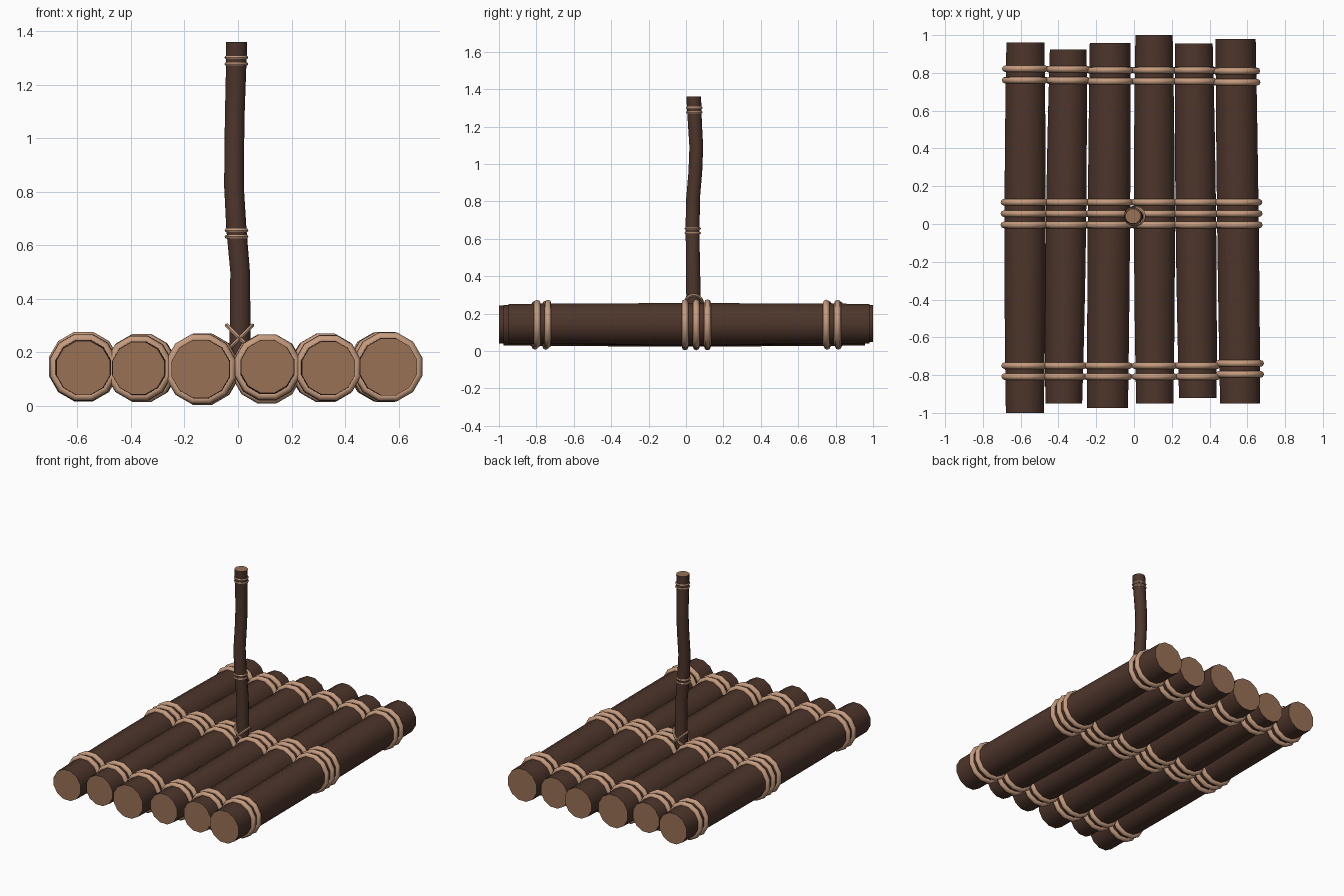
import bpy, bmesh, math
from mathutils import Vector, Matrix

if "Cube" in bpy.data.objects:
    bpy.data.objects.remove(bpy.data.objects["Cube"])


def material(name, rgb):
    m = bpy.data.materials.new(name)
    m.diffuse_color = (*rgb, 1)
    m.use_nodes = True
    m.node_tree.nodes["Principled BSDF"].inputs["Base Color"].default_value = m.diffuse_color
    return m


BARK = material("bark", (0.075, 0.036, 0.024))
WOOD = material("cut_wood", (0.32, 0.165, 0.09))
ROPE = material("rope", (0.56, 0.33, 0.21))


def finish(bm, name, mats, smooth=True):
    bmesh.ops.recalc_face_normals(bm, faces=bm.faces)
    me = bpy.data.meshes.new(name)
    bm.to_mesh(me)
    bm.free()
    for m in mats:
        me.materials.append(m)
    ob = bpy.data.objects.new(name, me)
    bpy.context.collection.objects.link(ob)
    if smooth:
        bpy.ops.object.select_all(action='DESELECT')
        ob.select_set(True)
        bpy.context.view_layer.objects.active = ob
        bpy.ops.object.shade_smooth_by_angle(angle=math.radians(50))
    return ob


def tube(name, stations, u, v, sides=12):
    """Loft rings (centre, radius) spanned by axes u, v; pale end caps."""
    bm = bmesh.new()
    rings = []
    for c, r in stations:
        rings.append([bm.verts.new(Vector(c) + r * (math.cos(a) * u + math.sin(a) * v))
                      for a in (2 * math.pi * (i + 0.5) / sides for i in range(sides))])
    for a, b in zip(rings, rings[1:]):
        for i in range(sides):
            j = (i + 1) % sides
            bm.faces.new((a[i], a[j], b[j], b[i]))
    for end in (rings[0], rings[-1]):
        bm.faces.new(end).material_index = 1
    return finish(bm, name, [BARK, WOOD])


def add_ring(bm, mat, major, minor, n=12, k=8):
    """Torus about local z, placed by a matrix."""
    grid = []
    for i in range(n):
        a = 2 * math.pi * (i + 0.5) / n
        grid.append([bm.verts.new(mat @ Vector((
            (major + minor * math.cos(b)) * math.cos(a),
            (major + minor * math.cos(b)) * math.sin(a),
            minor * math.sin(b)))) for b in (2 * math.pi * j / k for j in range(k))])
    for i in range(n):
        p, q = grid[i], grid[(i + 1) % n]
        for j in range(k):
            bm.faces.new((p[j], q[j], q[(j + 1) % k], p[(j + 1) % k]))


X, Y, Z = Vector((1, 0, 0)), Vector((0, 1, 0)), Vector((0, 0, 1))

# logs: x front, x back, y front, y back, z at ends, z mid, end radius, mid radius
LOGS = [
    (-0.578, -0.575, -1.00, 0.96, 0.142, 0.147, 0.104, 0.113),
    (-0.372, -0.348, -0.95, 0.925, 0.141, 0.142, 0.101, 0.110),
    (-0.140, -0.126, -0.975, 0.958, 0.138, 0.137, 0.112, 0.116),
    (0.110, 0.106, -0.95, 1.00, 0.147, 0.138, 0.102, 0.112),
    (0.338, 0.317, -0.92, 0.955, 0.142, 0.142, 0.103, 0.111),
    (0.562, 0.538, -0.95, 0.98, 0.146, 0.146, 0.110, 0.114),
]
BANDS = [(-0.808, -0.750), (-0.005, 0.055, 0.115), (0.755, 0.815)]
flat = Matrix.Rotation(math.pi / 2, 4, 'X')

for n, (xf, xb, yf, yb, ze, zm, re, rm) in enumerate(LOGS, 1):
    def at(y):
        t = (y - yf) / (yb - yf)
        w = max(0.0, 1 - (2 * t - 1) ** 2)
        return Vector((xf + (xb - xf) * t, y, ze + (zm - ze) * w)), re + (rm - re) * w

    tube(f"log_{n}", [at(yf + (yb - yf) * i / 8) for i in range(9)], X, Z)
    # rope lashings around this log
    bm = bmesh.new()
    for band in BANDS:
        for y in band:
            if len(band) == 2:
                y += {1: 0.007 if y > 0 else 0, 2: 0.005 if y > 0 else 0,
                      6: 0.012 if y < 0 else -0.005}.get(n, 0)
            c, r = at(y)
            add_ring(bm, Matrix.Translation(c) @ flat, r + 0.004, 0.0175)
    finish(bm, f"log_{n}_lashings", [ROPE])

# mast with a slight wobble
MAST = [(0.005, 0.040, 0.14, 0.041), (0.008, 0.040, 0.30, 0.040), (0.008, 0.037, 0.50, 0.038),
        (-0.006, 0.035, 0.66, 0.039), (-0.015, 0.038, 0.82, 0.038), (-0.014, 0.050, 0.96, 0.038),
        (-0.012, 0.055, 1.09, 0.038), (-0.008, 0.047, 1.23, 0.039), (-0.005, 0.041, 1.36, 0.041)]
tube("mast", [((x, y, z), r) for x, y, z, r in MAST], X, Y)

# rope bands on the mast
bm = bmesh.new()
for x, y, z in ((-0.006, 0.036, 0.632), (-0.006, 0.036, 0.656),
                (-0.006, 0.045, 1.277), (-0.006, 0.044, 1.301)):
    add_ring(bm, Matrix.Translation((x, y, z)), 0.039, 0.007, 12, 6)
finish(bm, "mast_bands", [ROPE])

# crossed rope at the mast foot
bm = bmesh.new()
for s in (-1, 1):
    m = (Matrix.Translation((0.006, 0.042, 0.253)) @ Matrix.Rotation(s * math.radians(45), 4, 'Y')
         @ Matrix.Diagonal((1.4, 1, 1, 1)))
    add_ring(bm, m, 0.047, 0.008, 16, 6)
finish(bm, "mast_cross_lashing", [ROPE])
